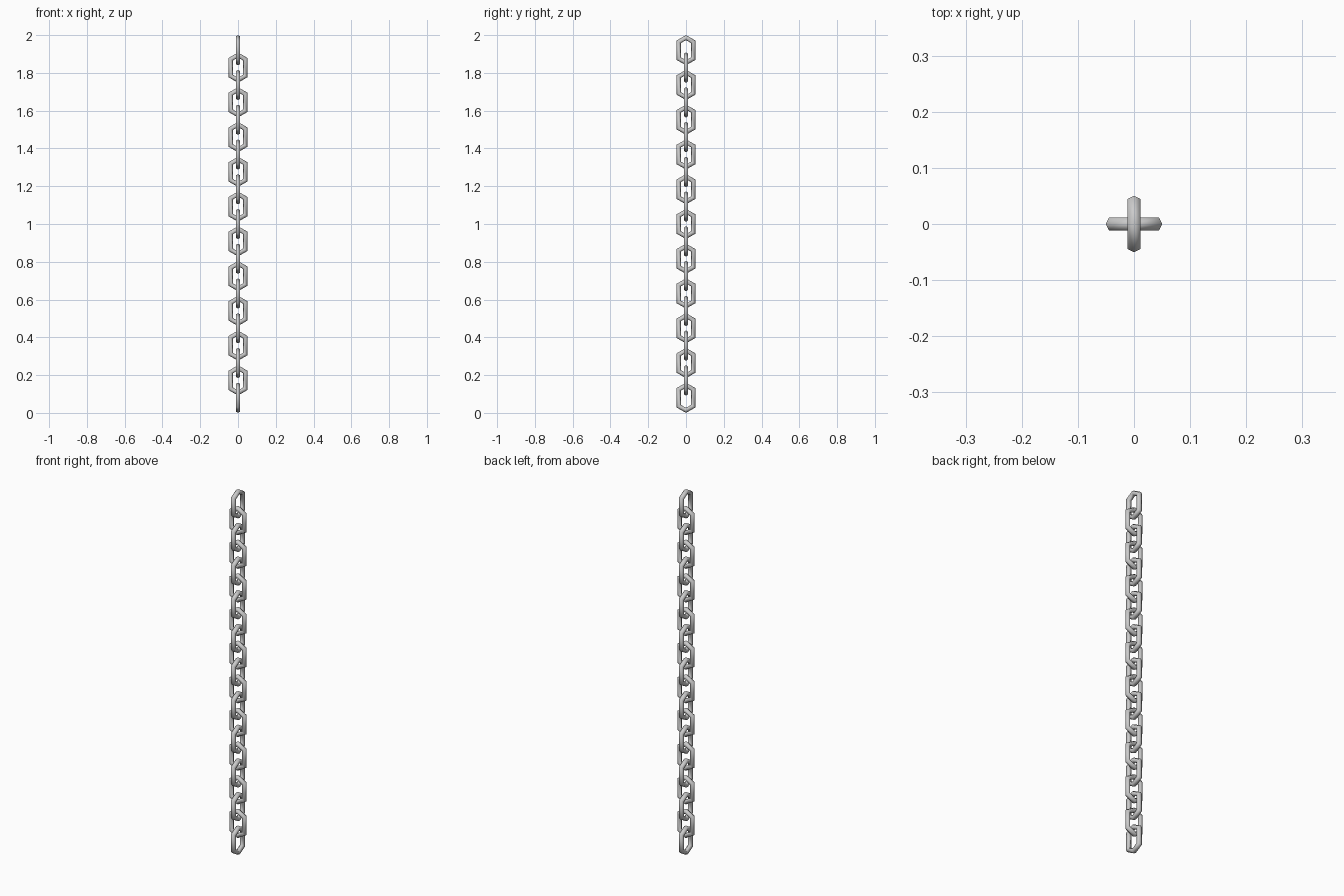
import bpy
import math
from mathutils import Vector

if "Cube" in bpy.data.objects:
    bpy.data.objects.remove(bpy.data.objects["Cube"])

LINKS = 21
HEIGHT = 0.16                          # full height of one link
PITCH = (2.0 - HEIGHT) / (LINKS - 1)   # spacing between link centres
WIRE = 0.0133                          # wire radius
OUTER = 0.0583                         # outer corner radius of the hexagon

# One six-sided link with a six-sided wire, upright in the YZ plane
bpy.ops.mesh.primitive_torus_add(major_segments=6, minor_segments=6,
                                 major_radius=OUTER - WIRE, minor_radius=WIRE)
first = bpy.context.object
first.name = "chain_link_01"
stretch = HEIGHT / 2 - OUTER
for v in first.data.vertices:
    x, y, z = v.co
    v.co = Vector((-z, y, x + math.copysign(stretch, x)))
first.data.update()
bpy.ops.object.shade_smooth()
first.location = (0, 0, HEIGHT / 2)

# Remaining links, each turned a quarter from the one below
for i in range(1, LINKS):
    link = bpy.data.objects.new(f"chain_link_{i + 1:02d}", first.data)
    link.location = (0, 0, HEIGHT / 2 + i * PITCH)
    link.rotation_euler.z = math.pi / 2 * (i % 2)
    bpy.context.collection.objects.link(link)
